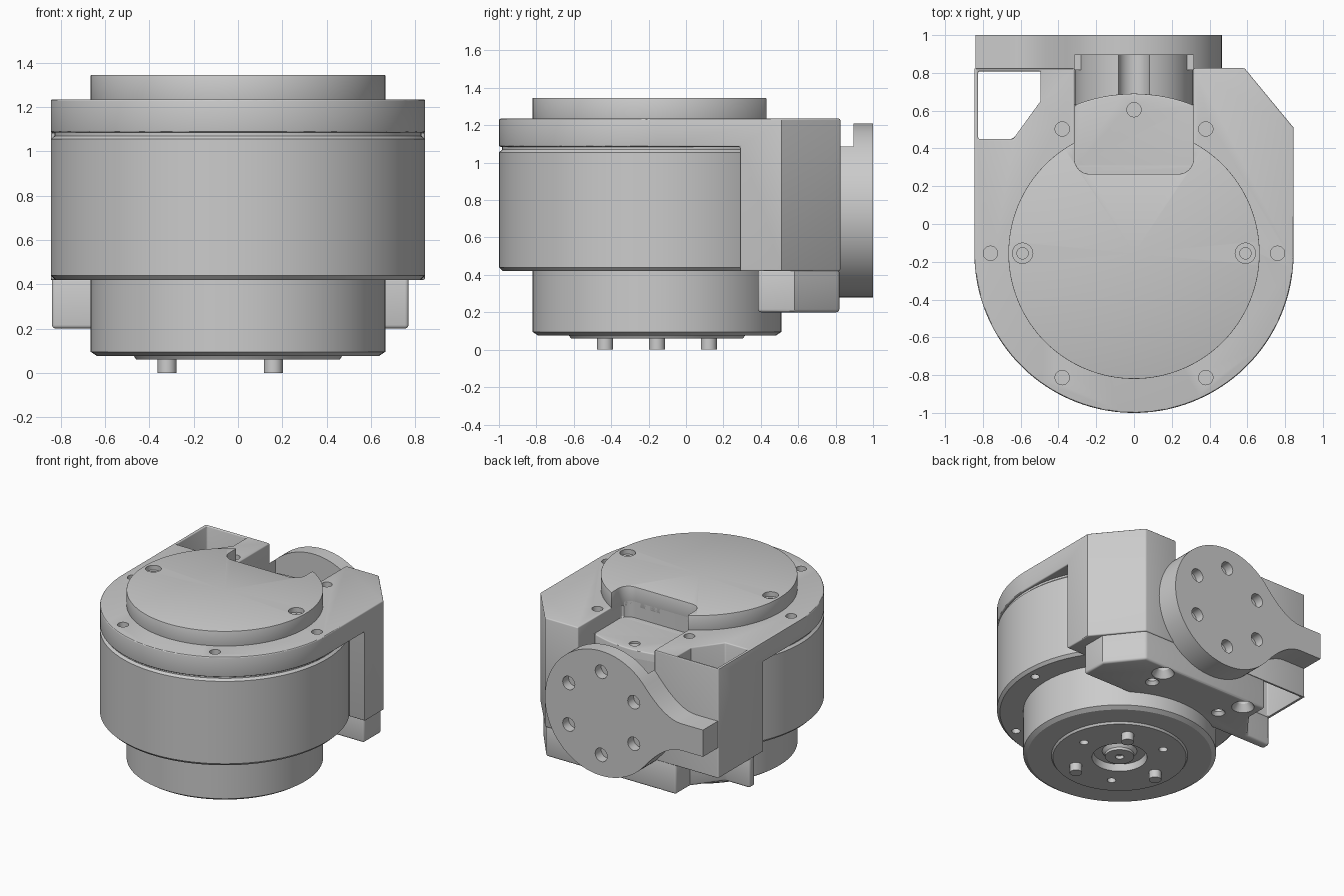
import bpy, bmesh
from math import sin, cos, pi, radians

if "Cube" in bpy.data.objects:
    bpy.data.objects.remove(bpy.data.objects["Cube"])

CY = -0.155  # y of the main axis


def finish(name, bm):
    bmesh.ops.recalc_face_normals(bm, faces=bm.faces)
    me = bpy.data.meshes.new(name)
    bm.to_mesh(me)
    bm.free()
    ob = bpy.data.objects.new(name, me)
    bpy.context.collection.objects.link(ob)
    return ob


def add_prism(bm, pts, h0, h1, axis='z', taper=None):
    """Extrude a 2D outline along z, or along y with the outline in x-z."""
    rings = []
    for h, src in ((h0, pts), (h1, taper or pts)):
        rings.append([bm.verts.new((a, b, h) if axis == 'z' else (a, h, b)) for a, b in src])
    n = len(pts)
    bm.faces.new(rings[0])
    bm.faces.new(rings[1])
    for i in range(n):
        j = (i + 1) % n
        bm.faces.new((rings[0][i], rings[0][j], rings[1][j], rings[1][i]))


def prism(name, pts, h0, h1, axis='z'):
    bm = bmesh.new()
    add_prism(bm, pts, h0, h1, axis)
    return finish(name, bm)


def arc(cx, cy, r, a0, a1, n):
    return [(cx + r * cos(radians(a0 + (a1 - a0) * i / n)),
             cy + r * sin(radians(a0 + (a1 - a0) * i / n))) for i in range(n + 1)]


def circle(cx, cy, r, n=32):
    return arc(cx, cy, r, 0, 360, n)[:-1]


def rect(x0, x1, y0, y1):
    return [(x0, y0), (x1, y0), (x1, y1), (x0, y1)]


def ring(cx, cy, r, n, start=0):
    return arc(cx, cy, r, start, start + 360, n)[:-1]


def pegs(name, centres, r, h0, h1, axis='z', r2=None):
    """Several round pegs (or hole cutters) in one mesh."""
    bm = bmesh.new()
    for x, y in centres:
        add_prism(bm, circle(x, y, r, 24), h0, h1, axis, circle(x, y, r2 or r, 24))
    return finish(name, bm)


def lathe(name, prof, n=128):
    bm = bmesh.new()
    rows = []
    for r, z in prof:
        if r == 0:
            rows.append([bm.verts.new((0, CY, z))] * n)
        else:
            rows.append([bm.verts.new((r * cos(2 * pi * i / n), CY + r * sin(2 * pi * i / n), z))
                         for i in range(n)])
    for a, b in zip(rows, rows[1:]):
        for i in range(n):
            j = (i + 1) % n
            vs = list(dict.fromkeys((a[i], a[j], b[j], b[i])))
            bm.faces.new(vs)
    return finish(name, bm)


def apply(ob, mod):
    bpy.context.view_layer.objects.active = ob
    bpy.ops.object.modifier_apply(modifier=mod.name)


def cut(ob, *cutters):
    for c in cutters:
        m = ob.modifiers.new('cut', 'BOOLEAN')
        m.operation, m.solver, m.object = 'DIFFERENCE', 'EXACT', c
        apply(ob, m)
        bpy.data.objects.remove(c)


def bevel(ob, w, seg=3):
    m = ob.modifiers.new('bevel', 'BEVEL')
    m.width, m.segments, m.limit_method, m.angle_limit = w, seg, 'ANGLE', radians(40)
    apply(ob, m)


# Round drum with the narrower lower housing and hub recess
drum = lathe('drum', [
    (0, .09), (.03, .09), (.03, .065), (.1, .065), (.1, .085), (.12, .11), (.18, .11),
    (.19, .06), (.46, .06), (.47, .075), (.635, .075), (.665, .095), (.665, .42),
    (.825, .42), (.845, .44), (.845, 1.055), (.828, 1.07), (.828, 1.1), (0, 1.1)])
cut(drum, pegs('c', ring(0, CY, .76, 6), .03, .3, .5),
    pegs('c', ring(0, CY, .32, 3), .03, 0, .12))
pegs('drive_pins', ring(0, CY, .32, 3, 60), .043, 0, .1)

# Top frame: a U-shaped plate with two rear posts
outline = arc(0, CY, .845, 180, 360, 96) + [(.845, .51), (.585, .825), (-.845, .825)]
frame = prism('frame', outline, .42, 1.235)
gap = prism('c', rect(-.315, .315, .3, 1.2), .3, 1.5)
cut(gap, prism('c', circle(0, CY, .845, 128), .2, 1.115))
cut(frame, prism('c', rect(-1, 1, -1.2, .29), .3, 1.085), gap)
pocket_pts = [(-.825, .45), (-.64, .45), (-.495, .65), (-.495, .808), (-.825, .808)]
cut(frame, prism('c', pocket_pts, .3, 1.4))
bevel(frame, .014)
cut(frame, pegs('c', ring(0, CY, .76, 6), .038, 1.2, 1.3),
    pegs('c', [(0, CY + .76)], .038, 1.09, 1.2))

# Raised cover with a rounded rear notch and two counterbored screws
cover = lathe('cover', [(0, 1.2), (.665, 1.2), (.665, 1.345), (0, 1.345)])
notch = (arc(-.235, .345, .08, 180, 270, 8) + arc(.235, .345, .08, 270, 360, 8)
         + [(.315, .9), (-.315, .9)])
cut(cover, prism('c', notch, 1.1, 1.5))
bevel(cover, .008, 2)
screws = [(-.59, CY), (.59, CY)]
cut(cover, pegs('c', screws, .054, 1.31, 1.4), pegs('c', screws, .03, 1.27, 1.4))

# The same notch continues down through the frame plate
cut(frame, prism('c', notch, 1.115, 1.5))

# Lower clamp block under the posts, stepped round the pocket
clamp = prism('clamp_block', [
    (-.84, .385), (.77, .385), (.77, .58), (.58, .82), (-.49, .82),
    (-.49, .65), (-.64, .45), (-.84, .45)], .2, .43)
bevel(clamp, .016)
big = [(-.36, .74), (.36, .74)]
cut(clamp, pegs('c', big, .085, .19, .25, r2=.045), pegs('c', big, .045, .2, .38),
    pegs('c', [(-.28, .57), (.34, .6)], .055, .19, .225, r2=.03),
    pegs('c', [(-.28, .57), (.34, .6)], .03, .2, .35))

# Rear output flange with a flared side tab
ZC, R = .745, .465


def flare(s):
    p0, p1, p2 = (R * cos(radians(140)), R * sin(radians(140))), (-.523, .1), (-.66, .1)
    return [tuple((1 - t) ** 2 * a + 2 * t * (1 - t) * b + t * t * c for a, b, c in zip(p0, p1, p2))
            for t in [i / 8 for i in range(1, 9)]]


side = flare(1) + [(-.84, .1)]
pts = arc(0, 0, R, -140, 140, 80) + side + [(x, -z) for x, z in reversed(side)]
flange = prism('rear_flange', [(x, z + ZC) for x, z in pts], .815, 1.0, 'y')
cut(flange, prism('c', rect(-.315, .315, .7, .895), .8, 1.5),
    pegs('c', ring(0, ZC, .31, 6, 90), .05, .93, 1.1, 'y'))

# Grooved hub joining flange and drum between the posts
hub = prism('flange_hub', circle(0, .66, .313, 64), .5, .92, 'y')
cut(hub, prism('c', circle(0, .98, .085, 32), .4, 1.1, 'y'))

# Smooth shading with sharp edges kept
for ob in bpy.context.scene.objects:
    ob.select_set(True)
bpy.context.view_layer.objects.active = frame
bpy.ops.object.shade_smooth_by_angle(angle=radians(30))
